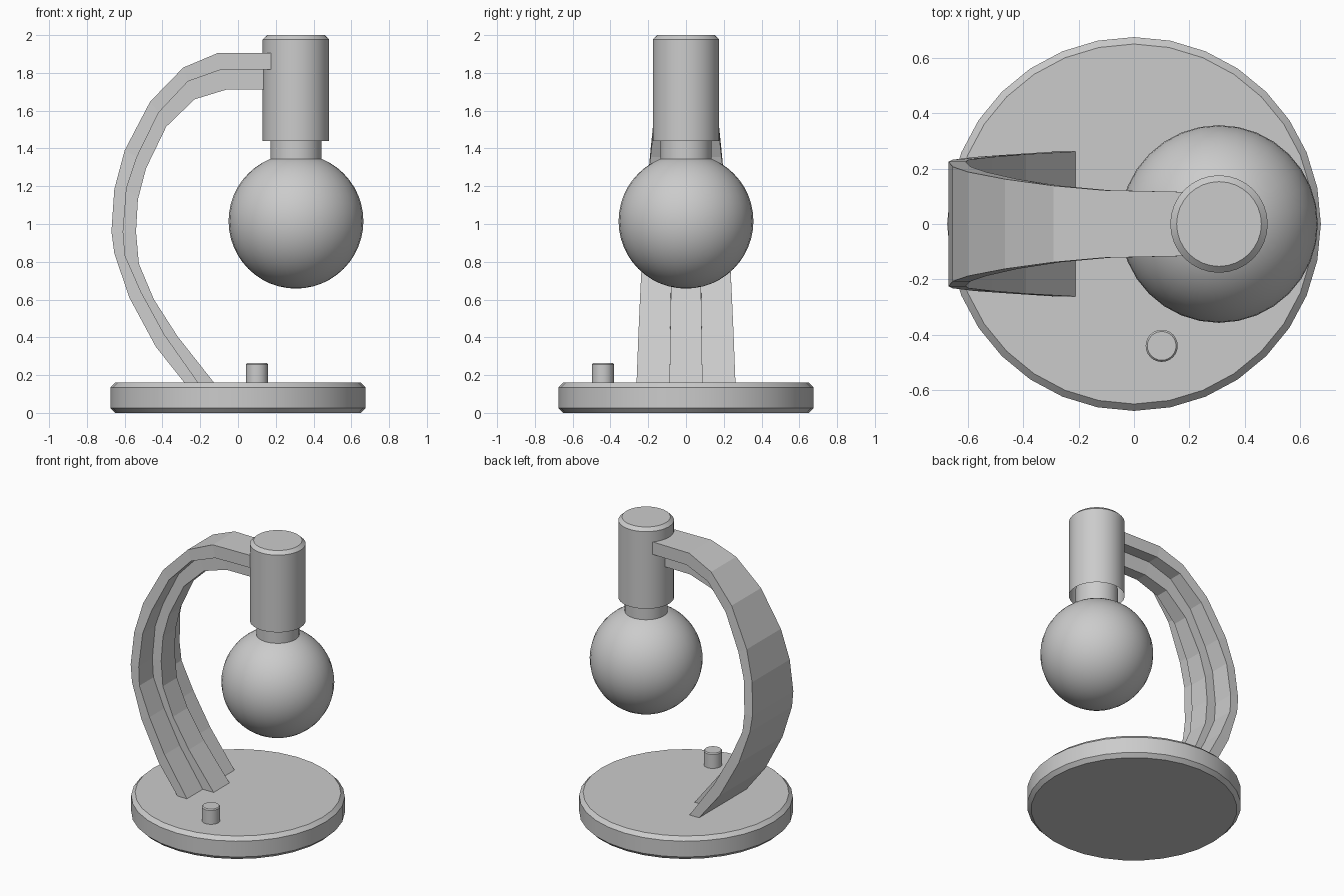
import bpy, bmesh, math

if "Cube" in bpy.data.objects:
    bpy.data.objects.remove(bpy.data.objects["Cube"])


def finish(name, bm, angle=30):
    """Turn a bmesh into a named object, smooth except at sharp edges."""
    bmesh.ops.recalc_face_normals(bm, faces=bm.faces)
    mesh = bpy.data.meshes.new(name)
    bm.to_mesh(mesh)
    bm.free()
    ob = bpy.data.objects.new(name, mesh)
    bpy.context.collection.objects.link(ob)
    bpy.ops.object.select_all(action='DESELECT')
    ob.select_set(True)
    bpy.context.view_layer.objects.active = ob
    if angle:
        bpy.ops.object.shade_smooth_by_angle(angle=math.radians(angle))
    return ob


def turned(name, x, y, profile, sides, cap_bottom=True, cap_top=True):
    """Stack of rings (radius, z) around a vertical axis."""
    bm = bmesh.new()
    rings = []
    for r, z in profile:
        rings.append([bm.verts.new((x + r * math.cos(2 * math.pi * i / sides),
                                    y + r * math.sin(2 * math.pi * i / sides), z))
                      for i in range(sides)])
    for a, b in zip(rings, rings[1:]):
        for i in range(sides):
            j = (i + 1) % sides
            bm.faces.new((a[i], a[j], b[j], b[i]))
    if cap_bottom:
        bm.faces.new(rings[0][::-1])
    if cap_top:
        bm.faces.new(rings[-1])
    return finish(name, bm)


HEAD_X = 0.307

# Round base with chamfered rims, and the switch button
turned("base", 0, 0, [(0.65, 0), (0.675, 0.025), (0.675, 0.135), (0.65, 0.16)], 32)
turned("switch_button", 0.10, -0.44,
       [(0.058, 0.15), (0.058, 0.257), (0.052, 0.264)], 24)

# Lamp socket, open underneath, and the bulb neck inside it
turned("socket", HEAD_X, 0, [(0.176, 1.44), (0.176, 1.978), (0.153, 2.0)], 32,
       cap_bottom=False)
turned("bulb_neck", HEAD_X, 0, [(0.136, 1.30), (0.136, 1.48)], 32)

# Globe bulb
bm = bmesh.new()
bmesh.ops.create_uvsphere(bm, u_segments=32, v_segments=24, radius=0.357)
bmesh.ops.translate(bm, verts=bm.verts, vec=(HEAD_X, 0, 1.015))
finish("bulb", bm, 60)

# Curved arm: T-shaped section, tapering from foot to socket
# each station: outer (x, z), ledge (x, z), rib (x, z), half width
stations = [
    ((-0.28, 0.155), (-0.207, 0.155), (-0.123, 0.155), 0.262),
    ((-0.435, 0.35), (-0.39, 0.415), (-0.32, 0.405), 0.252),
    ((-0.575, 0.61), (-0.513, 0.64), (-0.445, 0.60), 0.242),
    ((-0.655, 0.845), (-0.598, 0.833), (-0.525, 0.79), 0.232),
    ((-0.67, 0.96), (-0.608, 0.96), (-0.54, 0.96), 0.225),
    ((-0.655, 1.183), (-0.59, 1.19), (-0.53, 1.13), 0.207),
    ((-0.60, 1.39), (-0.535, 1.355), (-0.487, 1.294), 0.188),
    ((-0.465, 1.648), (-0.42, 1.59), (-0.38, 1.515), 0.162),
    ((-0.29, 1.828), (-0.265, 1.755), (-0.23, 1.66), 0.138),
    ((-0.11, 1.904), (-0.09, 1.817), (-0.06, 1.712), 0.122),
    ((0.22, 1.904), (0.22, 1.817), (0.22, 1.712), 0.115),
]
bm = bmesh.new()
rings = []
for outer, ledge, rib, w in stations:
    t = w / 3
    section = [(outer, -w), (ledge, -w), (ledge, -t), (rib, -t),
               (rib, t), (ledge, t), (ledge, w), (outer, w)]
    rings.append([bm.verts.new((p[0], y, p[1])) for p, y in section])
for a, b in zip(rings, rings[1:]):
    for i in range(8):
        j = (i + 1) % 8
        bm.faces.new((a[i], a[j], b[j], b[i]))
bm.faces.new(rings[0])
bm.faces.new(rings[-1])
finish("arm", bm, 0)
